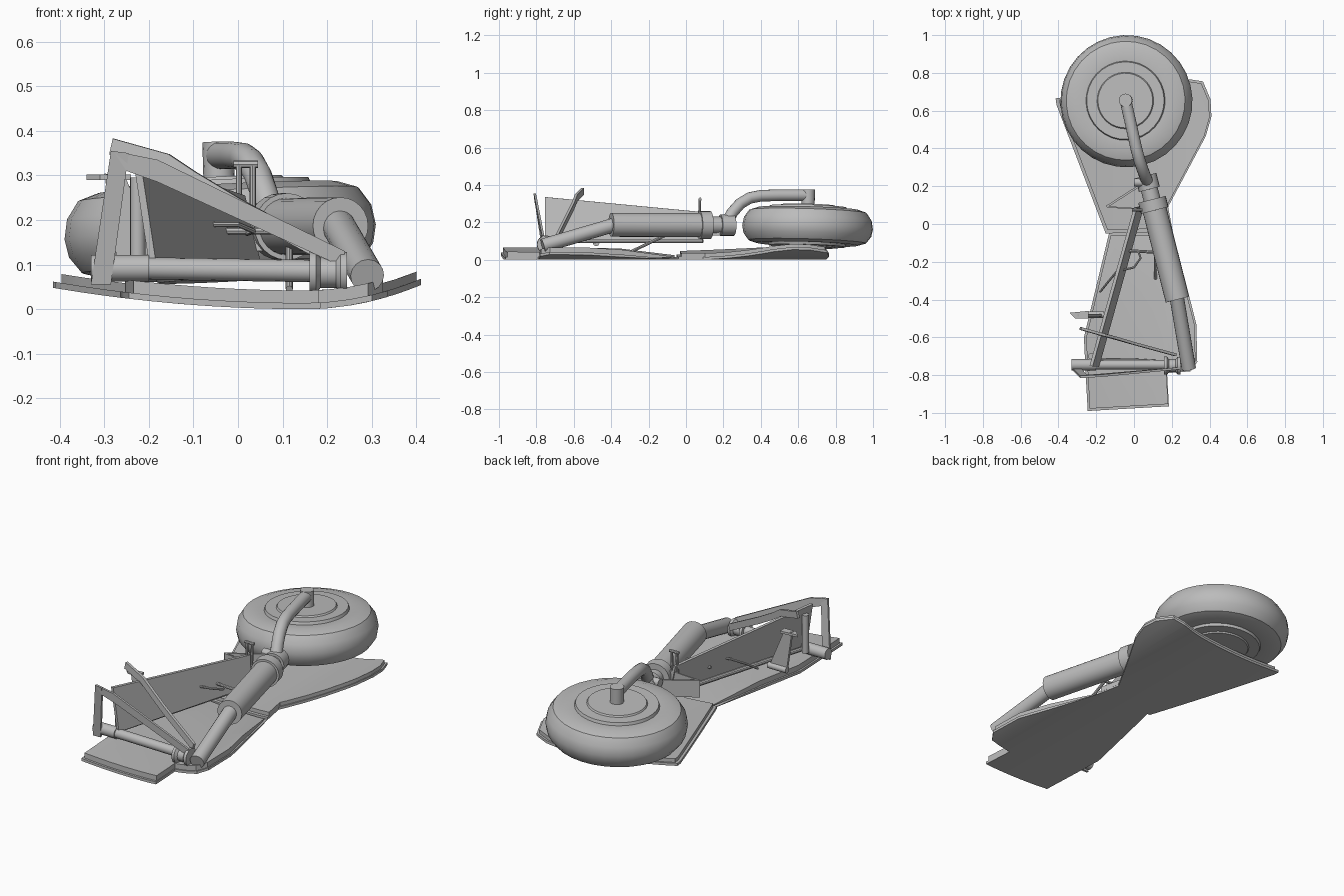
import bpy, bmesh, math
from mathutils import Vector

if "Cube" in bpy.data.objects:
    bpy.data.objects.remove(bpy.data.objects["Cube"])

grey = bpy.data.materials.new("plain_grey")
grey.use_nodes = True
grey.diffuse_color = (0.5, 0.5, 0.5, 1)
grey.node_tree.nodes["Principled BSDF"].inputs["Base Color"].default_value = (0.5, 0.5, 0.5, 1)


def finish(name, bm, smooth=True):
    bmesh.ops.recalc_face_normals(bm, faces=bm.faces)
    me = bpy.data.meshes.new(name)
    bm.to_mesh(me)
    bm.free()
    me.materials.append(grey)
    ob = bpy.data.objects.new(name, me)
    bpy.context.collection.objects.link(ob)
    if smooth:
        bpy.ops.object.select_all(action='DESELECT')
        ob.select_set(True)
        bpy.context.view_layer.objects.active = ob
        bpy.ops.object.shade_smooth_by_angle(angle=math.radians(35))
    return ob


def lathe(name, profile, origin, axis, steps=24):
    """Spin (radius, height) pairs about an axis."""
    bm = bmesh.new()
    vs = [bm.verts.new((r, 0, h)) for r, h in profile]
    es = [bm.edges.new(pair) for pair in zip(vs, vs[1:])]
    bmesh.ops.spin(bm, geom=vs + es, cent=(0, 0, 0), axis=(0, 0, 1),
                   angle=math.tau, steps=steps, use_duplicate=False)
    bmesh.ops.remove_doubles(bm, verts=bm.verts, dist=0.0005)
    rot = Vector(axis).to_track_quat('Z', 'Y')
    for v in bm.verts:
        v.co = rot @ v.co + Vector(origin)
    return finish(name, bm)


def rod(name, a, b, r, r2=None, sides=16):
    """Straight capped cylinder between two points."""
    a, b = Vector(a), Vector(b)
    length = (b - a).length
    ends = [(0, 0), (r, 0), (r if r2 is None else r2, length), (0, length)]
    return lathe(name, ends, a, b - a, sides)


def pipe(name, pts, r, sides=12):
    """Bent tube following a path."""
    bm = bmesh.new()
    pts = [Vector(p) for p in pts]
    rings = []
    for i, p in enumerate(pts):
        d = pts[min(i + 1, len(pts) - 1)] - pts[max(i - 1, 0)]
        side = d.cross(Vector((0.3, 0.1, 1))).normalized()
        up = side.cross(d).normalized()
        angles = [math.tau * k / sides for k in range(sides)]
        rings.append([bm.verts.new(p + r * (math.cos(t) * side + math.sin(t) * up))
                      for t in angles])
    for a, b in zip(rings, rings[1:]):
        for k in range(sides):
            j = (k + 1) % sides
            bm.faces.new((a[k], a[j], b[j], b[k]))
    bm.faces.new(rings[0])
    bm.faces.new(rings[-1])
    return finish(name, bm)


def plate(name, pts, offset):
    """Flat outline extruded by an offset."""
    bm = bmesh.new()
    face = bm.faces.new([bm.verts.new(p) for p in pts])
    out = bmesh.ops.extrude_face_region(bm, geom=[face], use_keep_orig=True)
    bmesh.ops.translate(bm, vec=offset, verts=[g for g in out["geom"] if isinstance(g, bmesh.types.BMVert)])
    return finish(name, bm, False)


def band(name, pts, width, offset):
    """Flat strap standing on edge along a path."""
    w = Vector(width) / 2
    pts = [Vector(p) for p in pts]
    return plate(name, [p + w for p in pts] + [p - w for p in reversed(pts)], offset)


def skin_height(x):
    return 0.15 * (x - 0.15) ** 2 if x < 0.15 else 0.8 * (x - 0.15) ** 2


def door(name, outline, low, high, scale=1.0, thin_end=False):
    """Curved panel cut into strips and bent across x."""
    bm = bmesh.new()
    n = len(outline)
    cx, cy = (sum(p[i] for p in outline) / n for i in (0, 1))
    bm.faces.new([bm.verts.new((cx + (x - cx) * scale, cy + (y - cy) * scale, 0))
                  for x, y in outline])
    for i in range(-8, 9):
        bmesh.ops.bisect_plane(bm, geom=bm.verts[:] + bm.edges[:] + bm.faces[:],
                               plane_co=(i * 0.05, 0, 0), plane_no=(1, 0, 0))
    bmesh.ops.bisect_plane(bm, geom=bm.verts[:] + bm.edges[:] + bm.faces[:],
                           plane_co=(0, -0.35, 0), plane_no=(0, 1, 0))
    bottom = bm.verts[:]
    out = bmesh.ops.extrude_face_region(bm, geom=bm.faces[:], use_keep_orig=True)
    top = [g for g in out["geom"] if isinstance(g, bmesh.types.BMVert)]
    for v in bottom:
        v.co.z = skin_height(v.co.x) + low
    for v in top:
        fade = min(1, max(0.15, (-v.co.y - 0.03) / 0.3)) if thin_end else 1
        v.co.z = skin_height(v.co.x) + low + (high - low) * fade
    return finish(name, bm)


# Lower door panels: thin outer skin with a thicker inner slab
front_outline = [(-0.13, -0.04), (0.205, -0.04), (0.33, -0.53), (0.335, -0.73), (0.30, -0.78),
                 (0.175, -0.79), (0.185, -0.965), (-0.245, -0.99), (-0.255, -0.81), (-0.265, -0.6)]
rear_outline = [(-0.15, -0.05), (0.205, -0.04), (0.18, 0.09), (0.38, 0.465), (0.41, 0.57),
                (0.405, 0.66), (0.365, 0.755), (0.30, 0.765), (-0.415, 0.665), (-0.41, 0.63)]
for part, outline, thin in (("front", front_outline, True), ("rear", rear_outline, False)):
    door(part + "_door_skin", outline, 0.0, 0.014, 1.0, thin)
    door(part + "_door_slab", outline, 0.008, 0.042 if thin else 0.034, 0.965, thin)

# Wheel with stepped hub, slightly tilted
half = [(0, 0.12), (0.145, 0.12), (0.15, 0.112), (0.205, 0.112), (0.21, 0.097),
        (0.27, 0.1), (0.315, 0.085), (0.342, 0.045)]
tyre = half + [(0.35, 0)] + [(r, -h * 0.9) for r, h in reversed(half)]
lathe("wheel", tyre, (-0.04, 0.65, 0.173), (-0.05, 0.03, 1), 32)
rod("axle", (-0.04, 0.65, 0.2), (-0.045, 0.655, 0.375), 0.035)

# Curved fork arm
pipe("fork_arm", [(-0.045, 0.655, 0.345), (-0.01, 0.5, 0.345), (0.012, 0.4, 0.342),
                  (0.028, 0.34, 0.33), (0.045, 0.29, 0.3), (0.06, 0.25, 0.255),
                  (0.075, 0.215, 0.2)], 0.031, 16)

# Main shock strut and collars
top, low_end = Vector((0.095, 0.13, 0.185)), Vector((0.23, -0.40, 0.187))
axis = (top - low_end).normalized()
rod("shock_cylinder", low_end, top, 0.064, sides=24)
rod("shock_collar", top - axis * 0.06, top, 0.075, sides=24)
rod("shock_piston", top, top + axis * 0.07, 0.045)
rod("fork_collar", top + axis * 0.055, top + axis * 0.13, 0.057, sides=20)
rod("lower_strut", low_end + axis * 0.02, (0.29, -0.765, 0.075), 0.038)

# Pivot cross bar
rod("pivot_bar", (-0.25, -0.745, 0.092), (0.2, -0.745, 0.085), 0.025)
rod("pivot_stub", (-0.33, -0.745, 0.092), (-0.2, -0.745, 0.092), 0.03)
lathe("pivot_flange", [(0, 0), (0.048, 0), (0.048, 0.015), (0.034, 0.025), (0.034, 0.06),
                       (0.046, 0.07), (0.046, 0.085), (0, 0.085)], (0.16, -0.75, 0.082), (1, 0, 0))

# Triangular front frame
plate("frame_post", [(-0.285, -0.815, 0.355), (-0.245, -0.815, 0.35), (-0.285, -0.77, 0.055),
                     (-0.33, -0.77, 0.055)], (0, 0.012, 0))
plate("frame_diagonal", [(-0.28, -0.815, 0.355), (-0.18, -0.81, 0.335), (0.24, -0.77, 0.13),
                         (0.235, -0.77, 0.095), (-0.18, -0.805, 0.285), (-0.25, -0.81, 0.31)],
      (0, 0.012, 0))

# Curved strap behind the frame
band("curved_strap", [(-0.285, -0.56, 0.365), (-0.16, -0.595, 0.33), (-0.1, -0.61, 0.29),
                      (0.0, -0.64, 0.23), (0.22, -0.7, 0.11)], (0.008, 0, 0.035), (0.003, 0.014, 0))

# Tall side wall with lower edge rail
plate("side_wall", [(-0.235, -0.75, 0.335), (0.0, 0.09, 0.255), (0.035, 0.09, 0.105),
                    (-0.2, -0.75, 0.105)], (0.016, -0.004, 0))
rod("wall_rail", (-0.21, -0.74, 0.1), (0.03, 0.09, 0.1), 0.012, sides=10)

# Bracket and post beside the wall
rod("wall_post", (-0.225, -0.7, 0.09), (-0.225, -0.7, 0.295), 0.017)
plate("side_bracket", [(-0.3, -0.49, 0.305), (-0.25, -0.49, 0.29), (-0.17, -0.49, 0.1),
                       (-0.27, -0.49, 0.1)], (0, 0.014, 0))
plate("bracket_lip", [(-0.34, -0.47, 0.29), (-0.24, -0.46, 0.29), (-0.24, -0.5, 0.29),
                      (-0.31, -0.5, 0.29)], (0, 0, 0.012))
rod("bracket_pin", (-0.27, -0.48, 0.09), (-0.16, -0.48, 0.09), 0.017)

# Small box bracket near the wheel
corners = [(-0.15, 0.095), (0.03, 0.21), (0.1, 0.19), (0.08, 0.08)]
for i, name in enumerate(("bracket_outer", "bracket_back", "bracket_inner", "bracket_front")):
    a, b = corners[i], corners[(i + 1) % 4]
    plate(name, [(*a, 0.13), (*b, 0.13), (*b, 0.22), (*a, 0.22)], (0.008, -0.008, 0))
rod("bracket_pad", (0.0, 0.22, 0.215), (0.09, 0.22, 0.215), 0.022)
for x in (0.002, 0.033):
    rod("lug_post", (x, 0.07, 0.2), (x, 0.075, 0.328), 0.007, sides=8)
rod("lug_pin", (-0.01, 0.075, 0.325), (0.045, 0.075, 0.325), 0.008, sides=8)

# Thin linkages and lines
pipe("bent_line", [(-0.18, -0.36, 0.12), (-0.14, -0.31, 0.155), (-0.09, -0.25, 0.19),
                   (0.0, -0.23, 0.19), (0.035, -0.18, 0.175), (0.02, -0.14, 0.17)], 0.006, 8)
rod("link_rod", (0.115, -0.29, 0.045), (0.115, -0.08, 0.145), 0.008, sides=8)
rod("cross_link", (-0.05, -0.14, 0.175), (0.12, -0.15, 0.175), 0.008, sides=8)
pipe("lower_line", [(-0.2, -0.72, 0.125), (-0.185, -0.72, 0.1), (-0.14, -0.72, 0.08),
                    (0.0, -0.72, 0.075), (0.17, -0.73, 0.068)], 0.008, 8)
